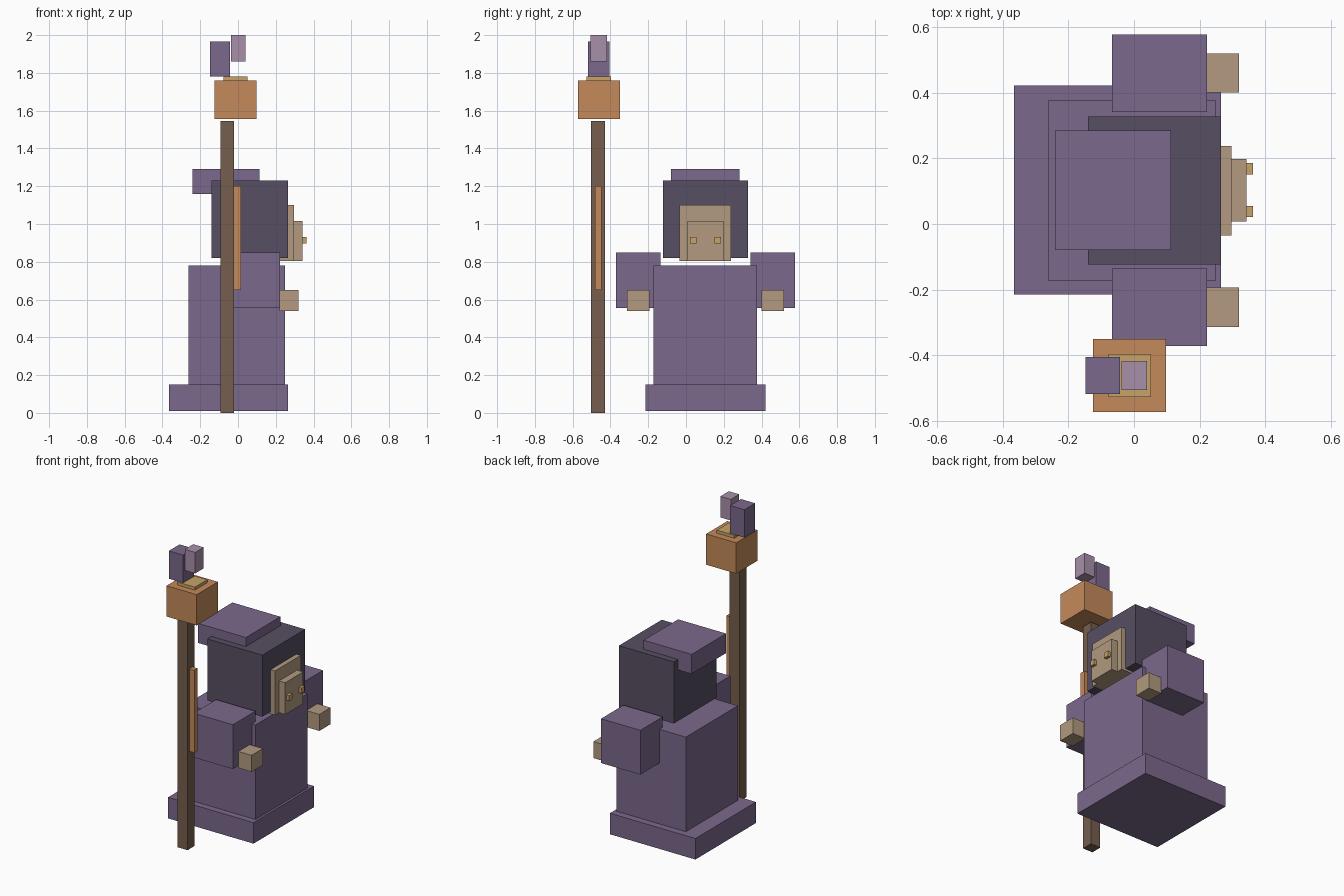
import bpy
from mathutils import Vector

default = bpy.data.objects.get("Cube")
if default:
    bpy.data.objects.remove(default, do_unlink=True)


def material(name, code):
    """Flat material from an sRGB hex code, stored as linear values."""
    rgb = [c / 255 for c in bytes.fromhex(code)]
    linear = [((c + 0.055) / 1.055) ** 2.4 for c in rgb] + [1]
    mat = bpy.data.materials.new(name)
    mat.diffuse_color = linear
    mat.use_nodes = True
    mat.node_tree.nodes["Principled BSDF"].inputs["Base Color"].default_value = linear
    return mat


purple = material("purple cloth", "7B688C")
dark = material("dark hood", "564E62")
skin = material("tan skin", "B29A80")
orange = material("orange lantern", "C48A5A")
gold = material("gold", "C8A468")
pink = material("pale mauve", "A890AA")
wood = material("brown wood", "765E4E")


def box(name, mat, x, y, z):
    """Box spanning the given (low, high) range on each axis."""
    low, high = (Vector(p) for p in zip(x, y, z))
    bpy.ops.mesh.primitive_cube_add(size=1, location=(low + high) / 2)
    obj = bpy.context.object
    obj.name = name
    for v in obj.data.vertices:
        v.co *= high - low
    obj.data.materials.append(mat)
    return obj


MID = 0.103  # the figure's own centre line in y; it looks along +x


def pair(name, mat, x, inner, outer, z):
    """Two boxes mirrored across the figure's centre line."""
    box("far_" + name, mat, x, (MID + inner, MID + outer), z)
    box("near_" + name, mat, x, (MID - outer, MID - inner), z)


# Robe
box("robe_hem", purple, (-0.365, 0.265), (-0.215, 0.422), (0.01, 0.15))
box("robe_body", purple, (-0.262, 0.25), (-0.172, 0.376), (0.15, 0.78))

# Head, hood and face
box("hood", dark, (-0.14, 0.265), (-0.123, 0.328), (0.82, 1.23))
box("hood_cap", purple, (-0.24, 0.113), (-0.079, 0.284), (1.16, 1.29))
box("face", skin, (0.2, 0.297), (-0.035, 0.237), (0.805, 1.1))
box("muzzle", skin, (0.25, 0.342), (0.008, 0.198), (0.805, 1.017))
pair("eye", gold, (0.33, 0.362), 0.048, 0.082, (0.896, 0.932))

# Arms
pair("sleeve", purple, (-0.067, 0.222), 0.238, 0.474, (0.555, 0.85))
pair("hand", skin, (0.22, 0.319), 0.297, 0.416, (0.54, 0.65))

# Staff with lantern and floating crystals
box("staff", wood, (-0.093, -0.02), (-0.502, -0.428), (0, 1.545))
box("staff_strip", orange, (-0.02, 0.016), (-0.482, -0.448), (0.65, 1.2))
box("lantern", orange, (-0.125, 0.097), (-0.573, -0.35), (1.555, 1.76))
box("lantern_lid", gold, (-0.078, 0.051), (-0.527, -0.396), (1.75, 1.78))
box("large_crystal", purple, (-0.147, -0.042), (-0.518, -0.405), (1.78, 1.965))
box("small_crystal", pink, (-0.038, 0.039), (-0.506, -0.417), (1.86, 2.0))
